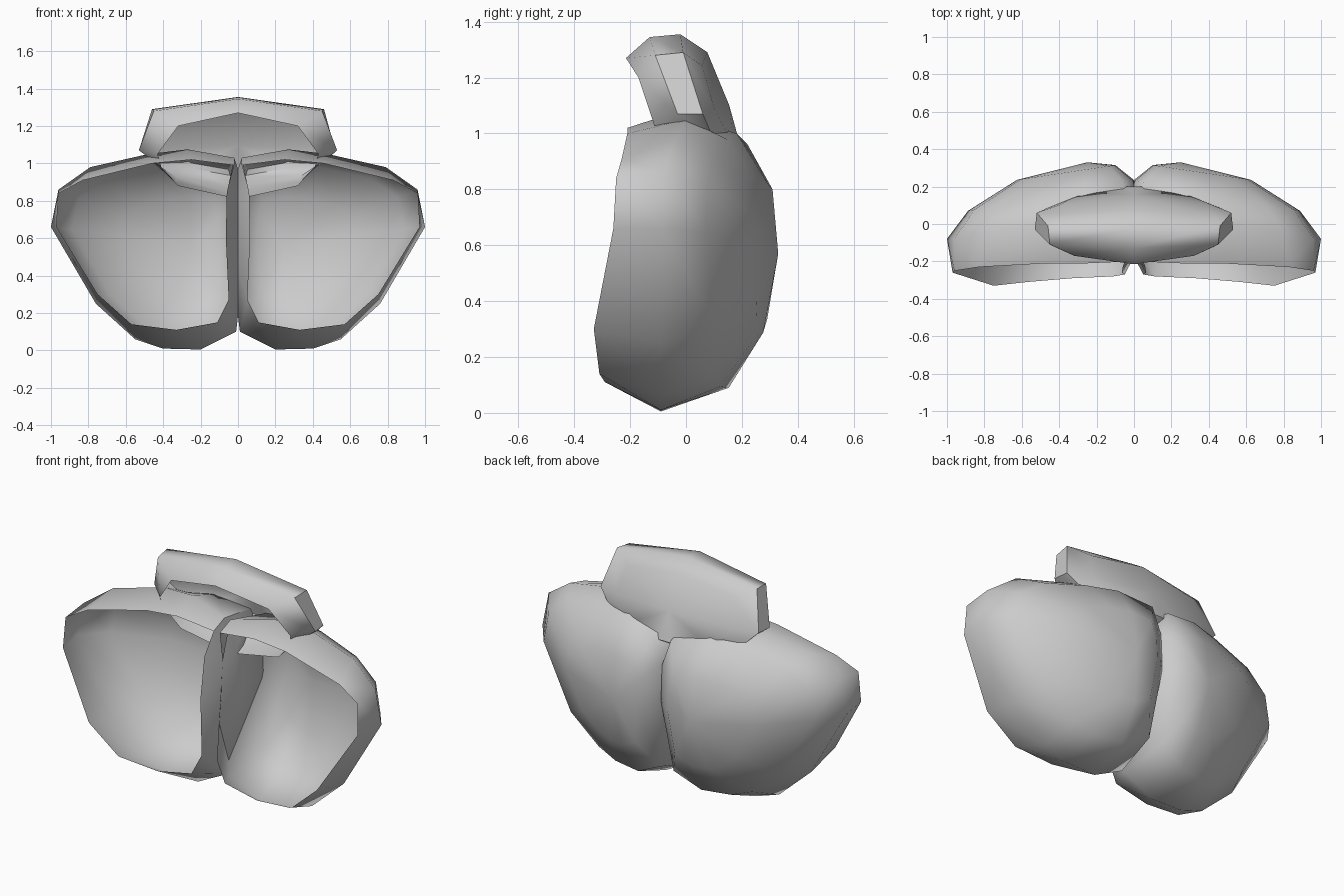
import bpy, bmesh, math

if "Cube" in bpy.data.objects:
    bpy.data.objects.remove(bpy.data.objects["Cube"], do_unlink=True)

grey = bpy.data.materials.new("plain_grey")
grey.use_nodes = True
GREY = (0.6, 0.6, 0.6, 1)
grey.diffuse_color = GREY
grey.node_tree.nodes["Principled BSDF"].inputs["Base Color"].default_value = GREY


def shell(name, rings, pole, flip=1):
    """Open bowl: bridge the rings from the rim and close at the pole."""
    bm = bmesh.new()
    loops = [[bm.verts.new((x * flip, y, z)) for x, y, z in r] for r in rings]
    tip = bm.verts.new((pole[0] * flip, pole[1], pole[2]))
    n = len(loops[0])
    for i in range(n):
        j = (i + 1) % n
        for a, b in zip(loops, loops[1:]):
            bm.faces.new((a[i], a[j], b[j], b[i]))
        bm.faces.new((loops[-1][i], loops[-1][j], tip))
    bmesh.ops.recalc_face_normals(bm, faces=bm.faces)
    # the rearmost faces must point backwards
    if sum(f.normal.y for f in tip.link_faces) < 0:
        bmesh.ops.reverse_faces(bm, faces=bm.faces)
    me = bpy.data.meshes.new(name)
    bm.to_mesh(me)
    bm.free()
    me.materials.append(grey)
    ob = bpy.data.objects.new(name, me)
    bpy.context.collection.objects.link(ob)
    bpy.ops.object.select_all(action='DESELECT')
    ob.select_set(True)
    bpy.context.view_layer.objects.active = ob
    bpy.ops.object.shade_smooth_by_angle(angle=math.radians(55))
    return ob


def shrink(ring, cx, cz, s, depth):
    """Scale a ring about a centre in x and z, with y from a depth rule."""
    pts = [(cx + (x - cx) * s, cz + (z - cz) * s) for x, y, z in ring]
    return [(x, depth(x, z), z) for x, z in pts]


# Side bowls: front rim and widest ring, clockwise from the inner top
rim = [(.02, -.2, .99), (.25, -.21, 1.02), (.46, -.21, 1.0), (.83, -.23, .91),
       (.96, -.25, .84), (.97, -.26, .66), (.75, -.33, .3), (.57, -.31, .14),
       (.33, -.29, .11), (.11, -.28, .15), (.05, -.27, .27),
       (.065, -.26, .6), (.06, -.23, .84)]
wide = [(.02, -.1, 1.03), (.27, -.04, 1.075), (.48, 0, 1.05), (.79, -.04, .98),
        (.96, -.08, .86), (1, -.08, .66), (.76, -.09, .25), (.55, -.09, .06),
        (.4, -.09, .01), (.2, -.09, .005), (.01, -.09, .1),
        (-.05, -.08, .6), (-.04, -.08, .85)]
back = shrink(wide, .25, .57, .85, lambda x, z: .23 - .18 * x - .04 * (z < .2))
rear = shrink(wide, .25, .57, .5, lambda x, z: .33 - .15 * x - .02 * (z < .35))
for side, flip in (("left", 1), ("right", -1)):
    shell(side + "_bowl", [rim, wide, back, rear], (.25, .33, .57), flip)


# Top hood: half rings mirrored across the middle
def mirrored(half):
    return half + [(-x, y, z) for x, y, z in reversed(half) if x > 0]


lip = mirrored([(0, -.215, 1.27), (.32, -.17, 1.2), (.43, -.12, 1.05),
                (.41, -.1, .98), (.32, -.08, .88), (.05, -.06, .82)])
crown = mirrored([(0, -.13, 1.345), (.45, -.11, 1.28), (.53, -.03, 1.07),
                  (.45, -.02, 1.01), (.33, 0, .9), (.05, .02, .84)])
brow = mirrored([(0, -.02, 1.355), (.46, -.01, 1.29), (.52, .06, 1.07),
                 (.45, .09, 1.0), (.33, .1, .93), (.05, .11, .88)])
nape = shrink(brow, 0, 1.1, .75, lambda x, z: .08 + .35 * (1.28 - z) - .3 * x * x)
shell("top_hood", [lip, crown, brow, nape], (0, .155, 1.1))
